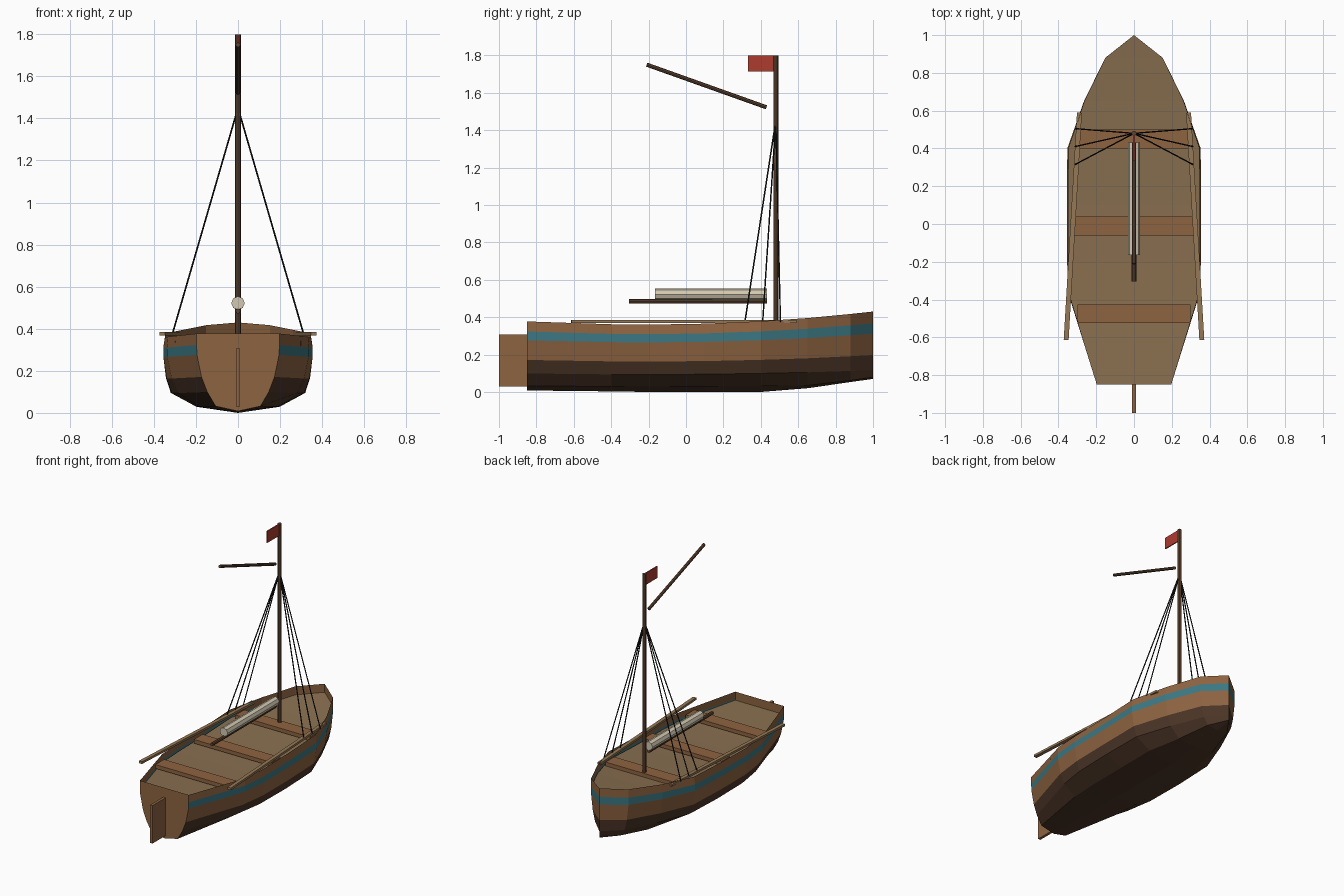
import bpy, math
from mathutils import Vector

if "Cube" in bpy.data.objects:
    bpy.data.objects.remove(bpy.data.objects["Cube"])

def mat(name, r, g, b):
    m = bpy.data.materials.new(name)
    m.diffuse_color = (r, g, b, 1)
    m.use_nodes = True
    m.node_tree.nodes["Principled BSDF"].inputs["Base Color"].default_value = m.diffuse_color
    return m

WOOD = mat("wood", .27, .125, .052)
TAR = mat("dark_wood", .072, .036, .02)
TEAL = mat("teal_paint", .045, .19, .23)
DECK = mat("deck_wood", .25, .16, .08)
SPAR = mat("spar_wood", .115, .058, .03)
ROPE = mat("rope", .01, .01, .01)
SAIL = mat("canvas", .65, .58, .44)
RED = mat("red_cloth", .42, .045, .03)
OAR = mat("oar_wood", .3, .19, .09)

def mesh(name, verts, faces, mats, idx=None):
    me = bpy.data.meshes.new(name)
    me.from_pydata(verts, [], faces)
    for m in mats:
        me.materials.append(m)
    for p, i in zip(me.polygons, idx or []):
        p.material_index = i
    ob = bpy.data.objects.new(name, me)
    bpy.context.collection.objects.link(ob)
    return ob

def box(name, center, size, m, rot_z=0):
    bpy.ops.mesh.primitive_cube_add(size=1, location=center, rotation=(0, 0, rot_z))
    ob = bpy.context.object
    ob.name, ob.scale = name, size
    ob.data.materials.append(m)
    return ob

def rod(name, a, b, r, m, sides=8):
    a, b = Vector(a), Vector(b)
    bpy.ops.mesh.primitive_cylinder_add(vertices=sides, radius=r, depth=(b - a).length,
                                        location=(a + b) / 2)
    ob = bpy.context.object
    ob.name = name
    ob.rotation_euler = (b - a).to_track_quat('Z', 'Y').to_euler()
    ob.data.materials.append(m)
    return ob

# Hull stations: y, half width, fineness, keel height, sheer rise
stations = [(-.85, .197, 1, .008, .012), (-.4, .338, .4, .003, -.003),
            (-.2, .355, .1, 0, -.005), (.1, .355, 0, 0, 0), (.4, .353, .1, 0, .013),
            (.65, .265, .4, .02, .03), (.88, .152, .7, .053, .052), (1, 0, 1, .07, .065)]
full = [0, .56, .9, .965, 1, 1, .975]
fine = [0, .54, .74, .88, .99, 1, 1]
levels = [0, .03, .095, .165, .268, .313, .365]

def section(y, w, f, keel, rise):
    return [(w * (a + (b - a) * f), y, max(z + rise * i / 6, keel + .009 * i) if i else keel)
            for i, (a, b, z) in enumerate(zip(full, fine, levels))]

# Planked hull: lofted on both sides, closed by the transom
n = 13
verts, faces, idx = [], [], []
for s in stations:
    half = section(*s)
    verts += [(-x, y, z) for x, y, z in reversed(half[1:])] + half
for j in range(len(stations) - 1):
    for i in range(n - 1):
        a = j * n + i
        faces.append((a, a + 1, a + n + 1, a + n))
        band = i - 6 if i > 5 else 5 - i
        idx.append([1, 1, 1, 0, 2, 0][band])
faces.append(tuple(range(n))[::-1])
idx.append(0)
mesh("hull", verts, faces, [WOOD, TAR, TEAL], idx)

# Deck set just below the rim, following the sheer
verts, faces = [], []
for s in stations:
    x, y, z = section(*s)[6]
    verts += [(-x, y, z - .062), (x, y, z - .062)]
for j in range(len(stations) - 1):
    faces.append((2 * j, 2 * j + 1, 2 * j + 3, 2 * j + 2))
mesh("deck", verts, faces, [DECK])

# Seats and rudder
for y, w, z in ((-.475, .6, .328), (-.01, .63, .33), (.45, .6, .337)):
    box("seat", (0, y, z), (w, .1, .028), WOOD)
box("rudder", (0, -.925, .168), (.02, .15, .277), WOOD)

# Oars and shrouds on both sides
for s in (-1, 1):
    tilt = math.atan2(.07, 1.2)
    box("oar", (s * .324, -.012, .376), (.026, 1.205, .016), OAR, s * tilt)
    for y in (.505, .41, .315):
        rod("shroud", (0, .48, 1.45), (s * .312, y, .375), .004, ROPE, 6)

# Mast, spars, furled sail and flag
rod("mast", (0, .48, .31), (0, .48, 1.8), .0135, SPAR)
rod("boom", (0, -.305, .484), (0, .432, .484), .012, SPAR)
rod("gaff", (0, -.21, 1.75), (0, .43, 1.522), .011, SPAR)
rod("furled_sail", (0, -.165, .522), (0, .432, .522), .032, SAIL)
box("flag", (0, .4, 1.757), (.008, .135, .085), RED)
